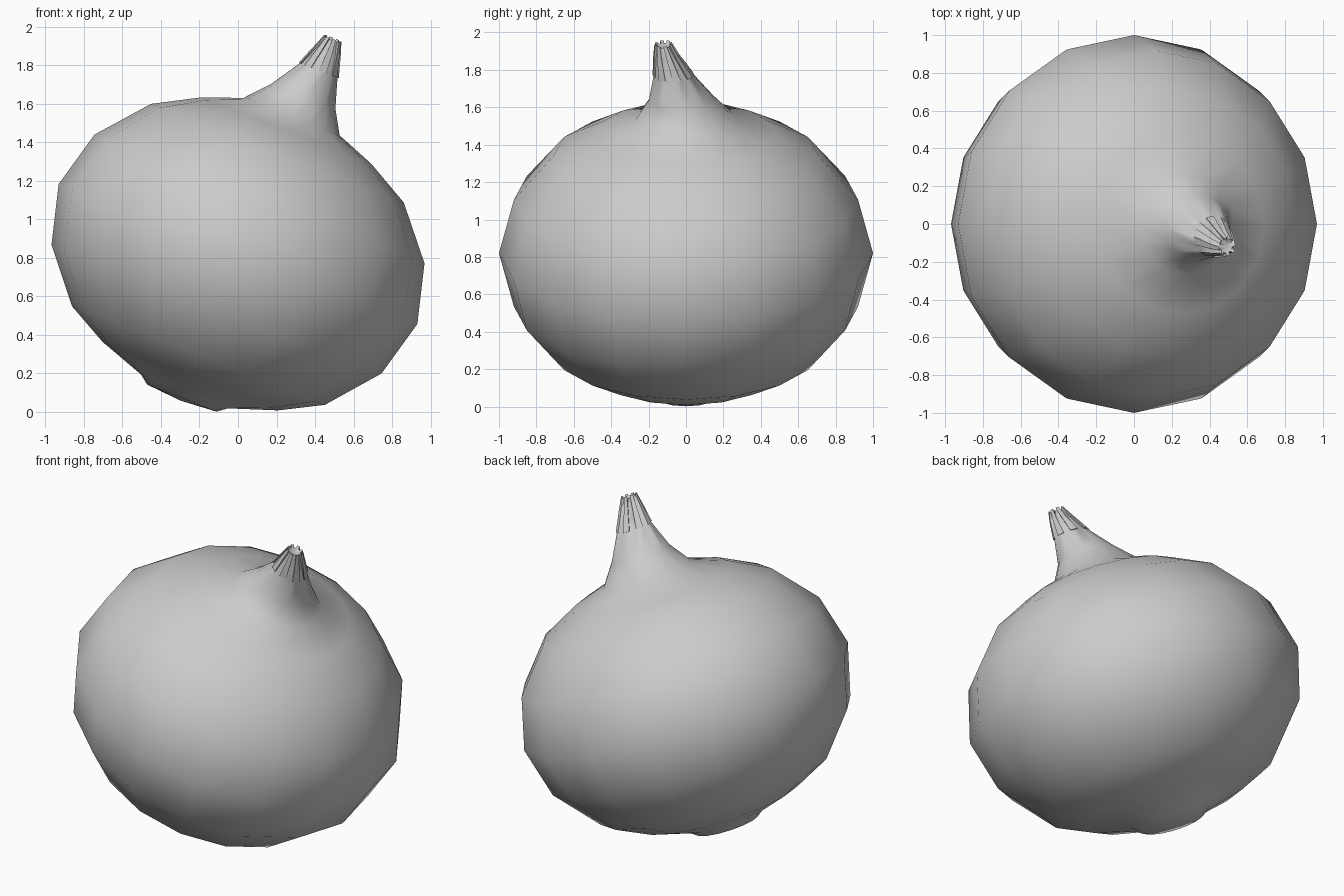
import bpy, bmesh, math
from mathutils import Vector, Matrix

if "Cube" in bpy.data.objects:
    bpy.data.objects.remove(bpy.data.objects["Cube"])

SIDES = 16
TILT = Matrix.Rotation(math.radians(21.3), 3, 'Y')   # bulb leans to the right
MID = Vector((0.0, 0.0, 0.82))


def add_ring(bm, centre, radius):
    """16-sided ring lying in the tilted plane."""
    ring = []
    for i in range(SIDES):
        a = 2 * math.pi * i / SIDES
        ring.append(bm.verts.new(
            Vector(centre) + TILT @ Vector((radius * math.cos(a), radius * math.sin(a), 0))))
    return ring


def bridge(bm, low, high):
    n = len(low)
    return [bm.faces.new((low[i], low[(i + 1) % n], high[(i + 1) % n], high[i]))
            for i in range(n)]


def cap(bm, ring, centre, flip=False):
    tip = bm.verts.new(centre)
    n = len(ring)
    for i in range(n):
        a, b = ring[i], ring[(i + 1) % n]
        bm.faces.new((b, a, tip) if flip else (a, b, tip))


bm = bmesh.new()

# Root disc and bulb: (radius, height along the leaning axis)
profile = [(0.194, -0.803), (0.242, -0.766), (0.489, -0.681), (0.705, -0.566),
           (0.92, -0.307), (1.0, 0.0), (0.92, 0.307), (0.705, 0.562),
           (0.475, 0.688), (0.268, 0.766)]
rings = [add_ring(bm, MID + TILT @ Vector((0, 0, h)), r) for r, h in profile]

# Neck bending towards the front: (centre, radius)
neck = [((0.34, -0.02, 1.64), 0.178), ((0.42, -0.068, 1.775), 0.104),
        ((0.465, -0.102, 1.875), 0.062), ((0.488, -0.118, 1.93), 0.036)]
rings += [add_ring(bm, c, r) for c, r in neck]

strips = [bridge(bm, a, b) for a, b in zip(rings, rings[1:])]
cap(bm, rings[0], MID + TILT @ Vector((0, 0, -0.818)), flip=True)
cap(bm, rings[-1], (0.49, -0.12, 1.915))

# Dry pleats at the tip: every other strip of faces is raised
pleats = [f for row in strips[-2:] for f in row[::2]]
result = bmesh.ops.extrude_face_region(bm, geom=pleats)
bmesh.ops.delete(bm, geom=pleats, context='FACES_ONLY')
base, top = Vector(neck[1][0]), Vector(neck[3][0])
axis = (top - base).normalized()
for v in [g for g in result['geom'] if isinstance(g, bmesh.types.BMVert)]:
    d = v.co - base
    out = (d - axis * d.dot(axis)).normalized()
    rise = 0.012 if d.dot(axis) > 0.1 else 0.007
    v.co += out * rise + axis * (0.012 if d.dot(axis) > 0.14 else 0)

bmesh.ops.recalc_face_normals(bm, faces=bm.faces)
mesh = bpy.data.meshes.new("onion_bulb")
bm.to_mesh(mesh)
bm.free()
onion = bpy.data.objects.new("onion_bulb", mesh)
bpy.context.collection.objects.link(onion)

# Smooth skin, sharp pleats
bpy.context.view_layer.objects.active = onion
onion.select_set(True)
bpy.ops.object.shade_smooth_by_angle(angle=math.radians(75))
